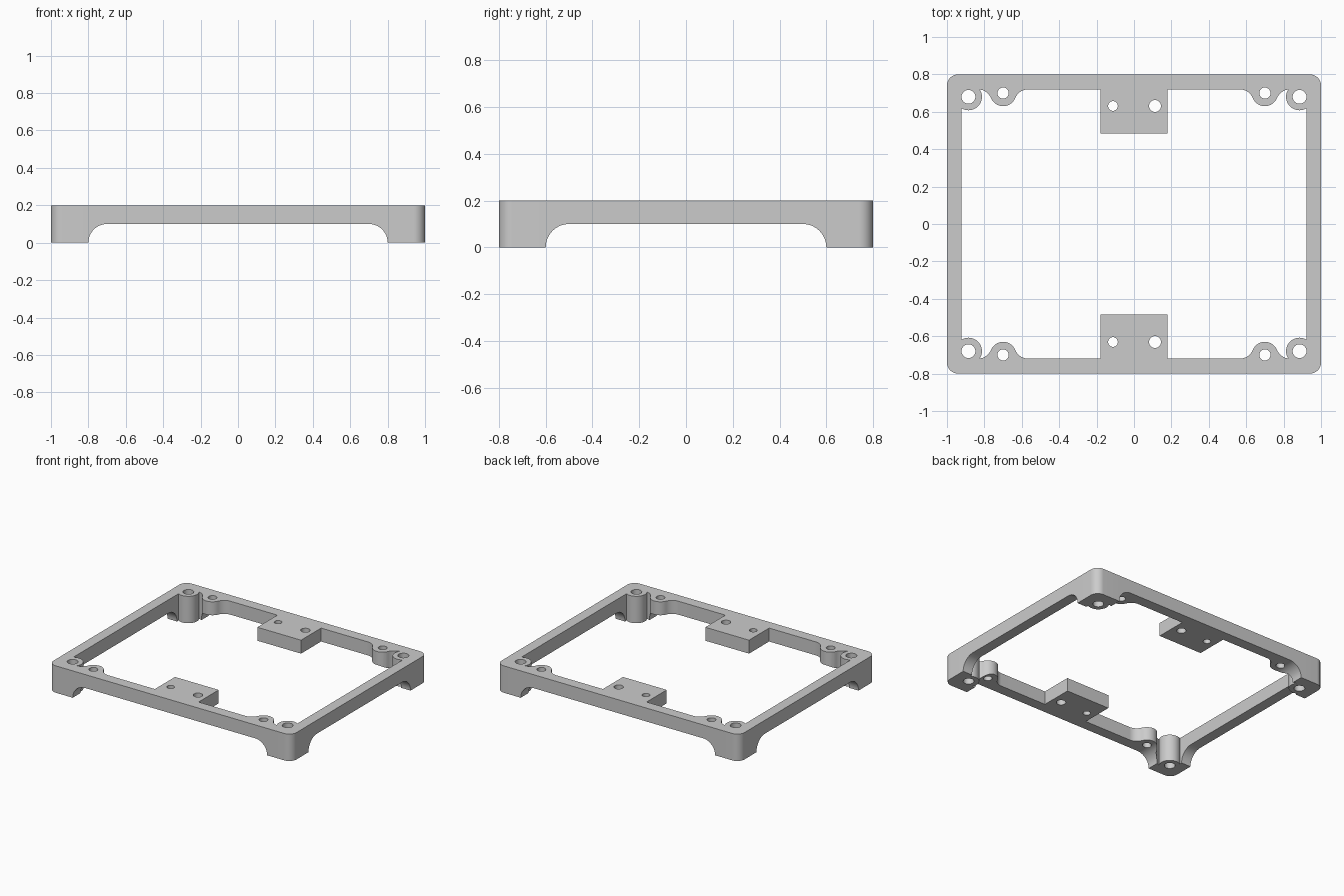
import bpy, bmesh
from math import radians, cos, sin, sqrt

cube = bpy.data.objects.get("Cube")
if cube:
    bpy.data.objects.remove(cube, do_unlink=True)

HEIGHT = 0.2
ARCH = 0.1            # arch height and end radius
FOOT_X, FOOT_Y = 0.8, 0.6


def arc(cx, cy, r, start, end, steps=14):
    """Points on an arc, angles in degrees."""
    angles = [radians(start + (end - start) * i / steps) for i in range(steps + 1)]
    return [(cx + r * cos(a), cy + r * sin(a)) for a in angles]


def circle(cx, cy, r, steps=32):
    return arc(cx, cy, r, 0, 360, steps)[:-1]


def mirror_quadrant(pts):
    """Closed outline from its +x +y quarter, listed from the x axis to the y axis."""
    half = pts + [(-x, y) for x, y in reversed(pts)]
    return half + [(x, -y) for x, y in reversed(half)]


def filled_plate(outlines):
    """Mesh of a plate filled between outlines, inner outlines become holes."""
    curve = bpy.data.curves.new("outline", 'CURVE')
    curve.dimensions = '2D'
    curve.fill_mode = 'BOTH'
    curve.extrude = HEIGHT / 2
    for pts in outlines:
        spline = curve.splines.new('POLY')
        spline.points.add(len(pts) - 1)
        for p, (x, y) in zip(spline.points, pts):
            p.co = (x, y, 0, 1)
        spline.use_cyclic_u = True
    temp = bpy.data.objects.new("outline", curve)
    bpy.context.collection.objects.link(temp)
    graph = bpy.context.evaluated_depsgraph_get()
    mesh = bpy.data.meshes.new_from_object(temp.evaluated_get(graph))
    bpy.data.objects.remove(temp, do_unlink=True)
    return mesh


def arch_height(distance, reach):
    """Underside height at a distance from the middle of an arch."""
    inside = reach - distance
    if inside < 1e-5:
        return 0
    if inside > ARCH:
        return ARCH
    return sqrt(ARCH ** 2 - (ARCH - inside) ** 2)


# Outer edge with rounded corners
outer = mirror_quadrant(arc(0.94, 0.74, 0.06, 0, 90))

# Opening: side wall, corner boss, filleted rail boss, centre tab
opening = mirror_quadrant(
    arc(0.885, 0.68, 0.072, -59, -213, 24)
    + arc(0.835, 0.644, 0.076, 97.5, 157.4)[1:]
    + arc(0.70, 0.70, 0.07, -22.6, -157.4, 20)[1:]
    + arc(0.565, 0.644, 0.076, 22.6, 90)[1:]
    + [(0.18, 0.72), (0.18, 0.484)])

# Screw holes in the bosses and tabs
holes = []
for sy in (-1, 1):
    for sx in (-1, 1):
        holes.append(circle(sx * 0.885, sy * 0.68, 0.037))
        holes.append(circle(sx * 0.70, sy * 0.70, 0.03))
    holes.append(circle(-0.1125, sy * 0.631, 0.026))
    holes.append(circle(0.1125, sy * 0.631, 0.032))

mesh = filled_plate([outer, opening] + holes)
bm = bmesh.new()
bm.from_mesh(mesh)
bmesh.ops.remove_doubles(bm, verts=bm.verts, dist=1e-5)
bmesh.ops.recalc_face_normals(bm, faces=bm.faces)

# Slice the plate along the arch curves, then raise the underside between the feet
for axis, reach in enumerate((FOOT_X, FOOT_Y)):
    for offset, _ in arc(reach - ARCH, 0, ARCH, 0, 90, 16):
        for side in (-1, 1):
            point, normal = [0, 0, 0], [0, 0, 0]
            point[axis], normal[axis] = side * offset, 1
            bmesh.ops.bisect_plane(bm, geom=bm.verts[:] + bm.edges[:] + bm.faces[:],
                                   dist=1e-5, plane_co=point, plane_no=normal)
for v in bm.verts:
    if v.co.z > 0:
        v.co.z = HEIGHT
    else:
        v.co.z = max(arch_height(abs(v.co.x), FOOT_X), arch_height(abs(v.co.y), FOOT_Y))
bm.to_mesh(mesh)
bm.free()

frame = bpy.data.objects.new("frame", mesh)
bpy.context.collection.objects.link(frame)

# Plain grey finish
grey = bpy.data.materials.new("grey")
grey.use_nodes = True
colour = (0.6, 0.6, 0.6, 1)
grey.diffuse_color = colour
grey.node_tree.nodes["Principled BSDF"].inputs["Base Color"].default_value = colour
mesh.materials.clear()
mesh.materials.append(grey)

bpy.ops.object.select_all(action='DESELECT')
frame.select_set(True)
bpy.context.view_layer.objects.active = frame
bpy.ops.object.shade_smooth_by_angle(angle=radians(30))
